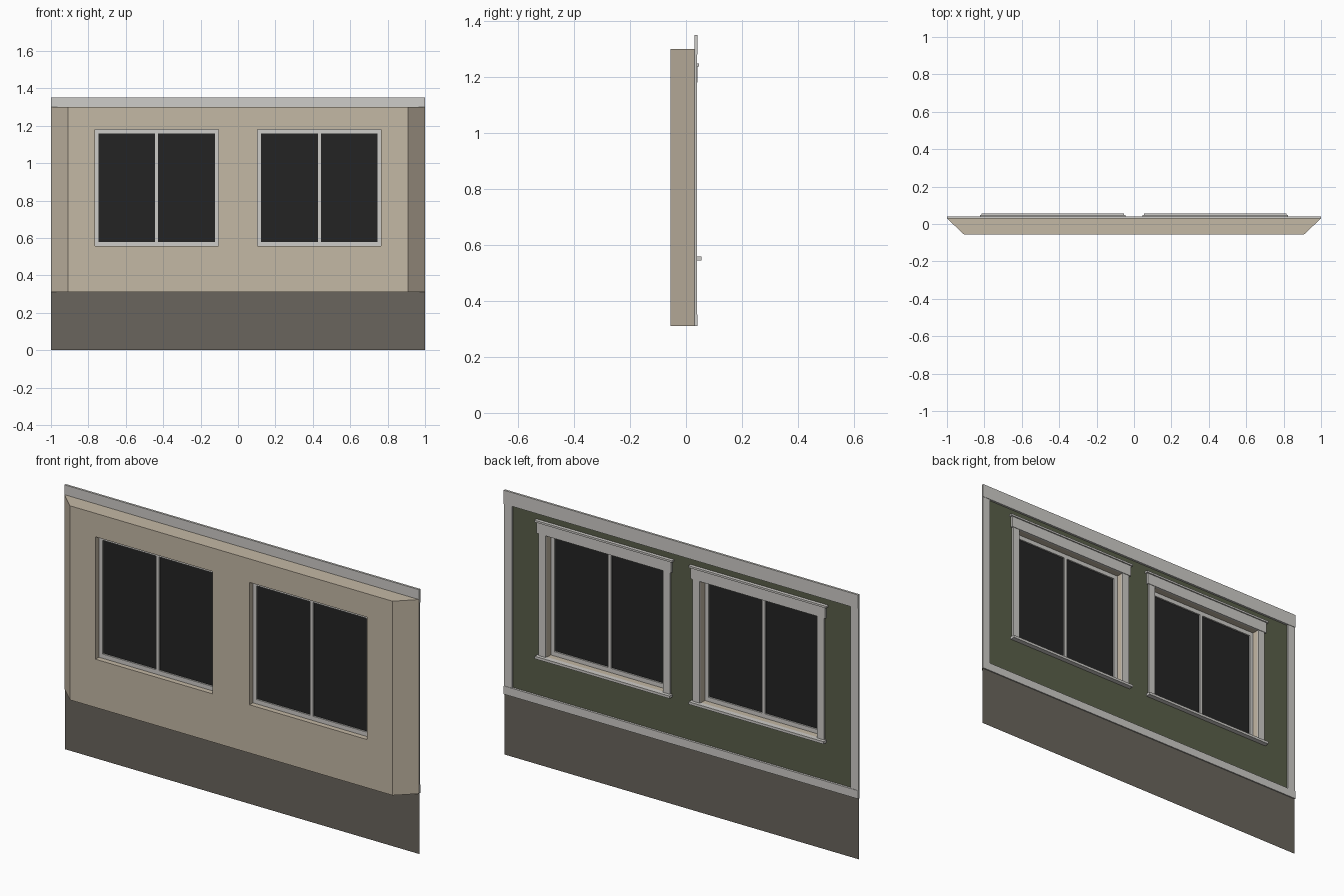
import bpy, bmesh
from mathutils import Matrix, Vector

if "Cube" in bpy.data.objects:
    bpy.data.objects.remove(bpy.data.objects["Cube"])


def material(name, rgb):
    lin = [((c / 255 + 0.055) / 1.055) ** 2.4 for c in rgb]
    m = bpy.data.materials.new(name)
    m.diffuse_color = (*lin, 1)
    m.use_nodes = True
    m.node_tree.nodes["Principled BSDF"].inputs["Base Color"].default_value = m.diffuse_color
    return m


BEIGE = material("beige_plaster", (196, 184, 165))
GREEN = material("green_siding", (90, 95, 74))
TRIM = material("light_grey_trim", (206, 204, 200))
STONE = material("dark_foundation", (106, 101, 93))
GLASS = material("dark_glass", (36, 36, 36))


def finish(name, bm, *mats):
    bmesh.ops.recalc_face_normals(bm, faces=bm.faces)
    me = bpy.data.meshes.new(name)
    bm.to_mesh(me)
    bm.free()
    ob = bpy.data.objects.new(name, me)
    bpy.context.collection.objects.link(ob)
    for m in mats:
        me.materials.append(m)
    return ob


def boxes(name, mat, *bounds):
    """One object from boxes given as (x0, x1, y0, y1, z0, z1)."""
    bm = bmesh.new()
    for x0, x1, y0, y1, z0, z1 in bounds:
        mid = Vector((x0 + x1, y0 + y1, z0 + z1)) / 2
        size = (abs(x1 - x0), abs(y1 - y0), abs(z1 - z0), 1)
        bmesh.ops.create_cube(bm, size=1,
                              matrix=Matrix.Translation(mid) @ Matrix.Diagonal(size))
    return finish(name, bm, mat)


BACK = 0.03                 # plane of the siding
BASE, TOP = 0.31, 1.35      # wall panel height range
W0, W1 = 0.104, 0.765       # window opening in x
Z0, Z1 = 0.556, 1.18        # window opening in z

# wall body: mitred footprint extruded upwards
bm = bmesh.new()
foot = [(-0.91, -0.055), (0.91, -0.055), (1, BACK), (-1, BACK)]
face = bm.faces.new([bm.verts.new((x, y, BASE)) for x, y in foot])
up = bmesh.ops.extrude_face_region(bm, geom=[face])["geom"]
bmesh.ops.translate(bm, vec=(0, 0, 1.30 - BASE),
                    verts=[v for v in up if isinstance(v, bmesh.types.BMVert)])
wall = finish("wall_body", bm, BEIGE, GREEN)

# cut the two window openings
cutter = boxes("opening_cutter", BEIGE, *[(s * W0, s * W1, -0.2, 0.2, Z0, Z1) for s in (-1, 1)])
cutter.hide_render = True
mod = wall.modifiers.new("openings", "BOOLEAN")
mod.object, mod.operation, mod.solver = cutter, "DIFFERENCE", "EXACT"
bpy.context.view_layer.objects.active = wall
bpy.ops.object.modifier_apply(modifier=mod.name)
bpy.data.objects.remove(cutter)

# siding: the back of the wall is green
for p in wall.data.polygons:
    p.material_index = 1 if p.normal.y > 0.9 and p.center.y > BACK - 0.005 else 0

# foundation: a single sheet below the wall
bm = bmesh.new()
bm.faces.new([bm.verts.new(c) for c in
              ((-1, 0.035, 0), (1, 0.035, 0), (1, 0.035, BASE), (-1, 0.035, BASE))])
finish("foundation", bm, STONE)

# border boards around the siding
boxes("top_board", TRIM, (-1, 1, BACK, 0.041, 1.28, TOP))
boxes("bottom_board", TRIM, (-1, 1, BACK, 0.041, BASE, 0.352))
boxes("side_boards", TRIM, *[(s * 0.955, s, BACK, 0.039, 0.352, 1.28) for s in (-1, 1)])

# windows with their casings
for s, side in ((-1, "left"), (1, "right")):
    mid = (W0 + W1) / 2
    f0, f1 = -0.028, -0.003
    a0, a1, b0, b1 = W0 + 0.02, W1 - 0.02, Z0 + 0.022, Z1 - 0.022
    boxes(side + "_window_frame", TRIM,
          (s * W0, s * a0, f0, f1, Z0, Z1),
          (s * a1, s * W1, f0, f1, Z0, Z1),
          (s * a0, s * a1, f0, f1, Z0, b0),
          (s * a0, s * a1, f0, f1, b1, Z1),
          (s * (mid - 0.008), s * (mid + 0.008), f0, f1, b0, b1))
    boxes(side + "_window_glass", GLASS, (s * a0, s * a1, -0.020, -0.011, b0, b1))
    boxes(side + "_side_casings", TRIM,
          (s * (W0 - 0.04), s * W0, BACK, 0.038, 0.558, Z1),
          (s * W1, s * (W1 + 0.04), BACK, 0.038, 0.558, Z1))
    boxes(side + "_head_casing", TRIM, (s * 0.055, s * 0.814, BACK, 0.041, Z1, 1.237))
    boxes(side + "_head_cap", TRIM, (s * 0.046, s * 0.823, BACK, 0.047, 1.237, 1.247))
    boxes(side + "_sill", TRIM, (s * 0.054, s * 0.815, BACK, 0.055, 0.545, 0.558))
